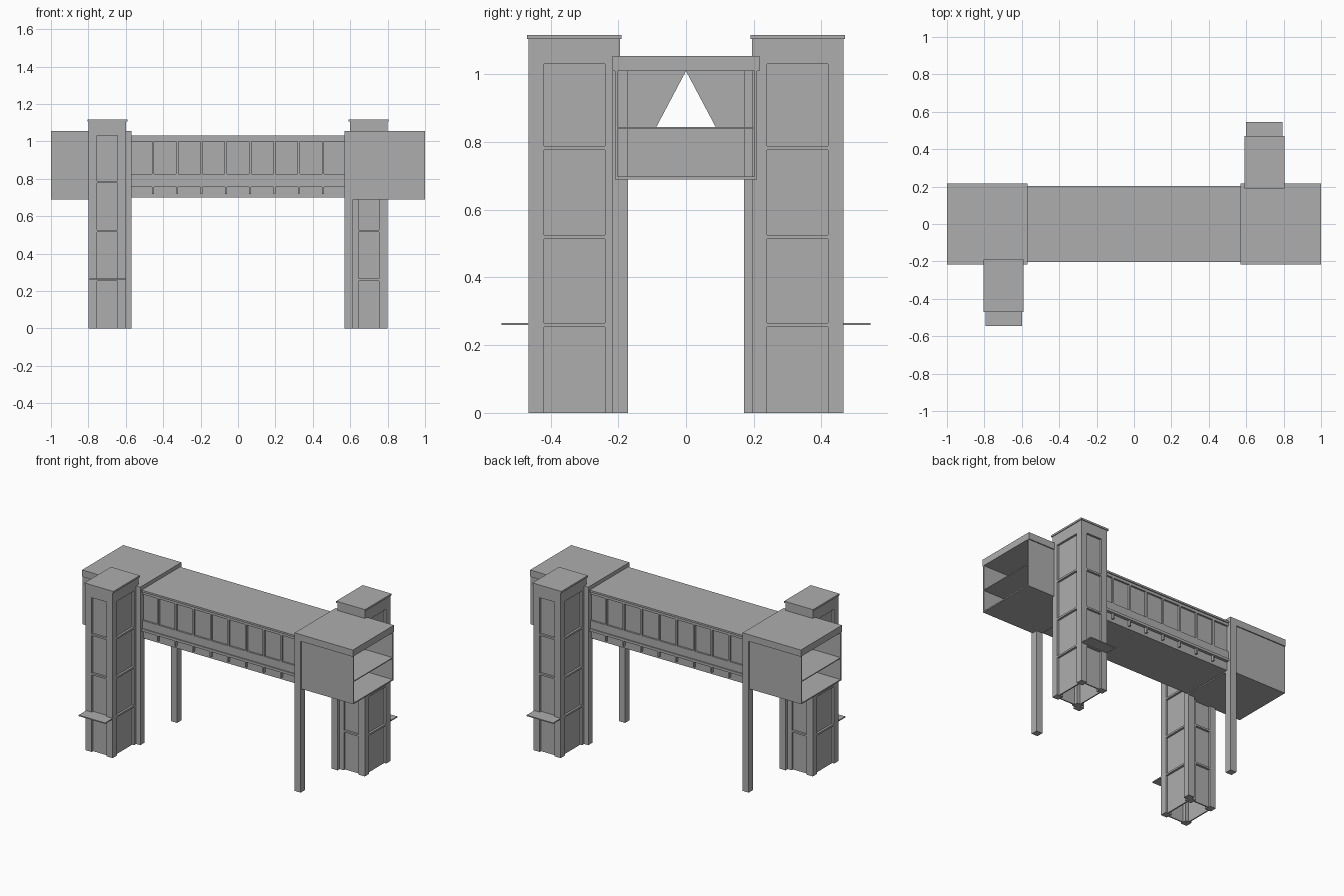
import bpy, bmesh
from mathutils import Matrix, Vector

cube = bpy.data.objects.get("Cube")
if cube:
    bpy.data.objects.remove(cube, do_unlink=True)

grey = bpy.data.materials.new("concrete_grey")
grey.use_nodes = True
tone = (0.42, 0.42, 0.42, 1)
grey.diffuse_color = tone
bsdf = grey.node_tree.nodes["Principled BSDF"]
bsdf.inputs["Base Color"].default_value = tone
bsdf.inputs["Roughness"].default_value = 0.9


def add_box(bm, x, y, z):
    """Box from (low, high) ranges along each axis."""
    size = Vector((x[1] - x[0], y[1] - y[0], z[1] - z[0]))
    mid = Vector((sum(x) / 2, sum(y) / 2, sum(z) / 2))
    m = Matrix.Translation(mid) @ Matrix.Diagonal(size).to_4x4()
    bmesh.ops.create_cube(bm, size=1, matrix=m)


def add_prism(bm, profile, x0, x1):
    """Extrude a (y, z) outline along x."""
    face = bm.faces.new([bm.verts.new((x0, y, z)) for y, z in profile])
    new = bmesh.ops.extrude_face_region(bm, geom=[face])["geom"]
    verts = [v for v in new if isinstance(v, bmesh.types.BMVert)]
    bmesh.ops.translate(bm, verts=verts, vec=(x1 - x0, 0, 0))


def finish(bm, name):
    bmesh.ops.recalc_face_normals(bm, faces=bm.faces)
    mesh = bpy.data.meshes.new(name)
    bm.to_mesh(mesh)
    mesh.materials.append(grey)
    obj = bpy.data.objects.new(name, mesh)
    bpy.context.collection.objects.link(obj)
    return obj


def part(name, boxes, both_ends=False):
    """One object from boxes, optionally repeated by a half turn about z."""
    turns = ((1, "right_"), (-1, "left_")) if both_ends else ((1, ""),)
    for s, prefix in turns:
        bm = bmesh.new()
        for x, y, z in boxes:
            add_box(bm, sorted((s * x[0], s * x[1])), sorted((s * y[0], s * y[1])), z)
        finish(bm, prefix + name)


# Lift towers: corner posts, recessed panels, cross bars, head beam, cap
TX, TY = (-0.80, -0.60), (-0.465, -0.195)
POST, INSET, HEAD = 0.045, 0.014, 1.03
x_posts = [(TX[0], TX[0] + POST), (TX[1] - POST, TX[1])]
y_posts = [(TY[0], TY[0] + POST), (TY[1] - POST, TY[1])]
part("tower_posts", [(x, y, (0, HEAD)) for x in x_posts for y in y_posts], True)

x_skins = [(TX[0] + INSET, TX[0] + 0.022), (TX[1] - 0.022, TX[1] - INSET)]
y_skins = [(TY[0] + INSET, TY[0] + 0.022), (TY[1] - 0.022, TY[1] - INSET)]
y_span, x_span = (TY[0] + POST, TY[1] - POST), (TX[0] + POST, TX[1] - POST)
part("tower_panels", [(x, y_span, (0, HEAD)) for x in x_skins]
     + [(x_span, y, (0, HEAD)) for y in y_skins], True)

bars = []
for z in (0.26, 0.52, 0.782):
    level = (z - 0.006, z + 0.006)
    for x in ((TX[0], x_skins[0][0]), (x_skins[1][1], TX[1])):
        bars.append((x, y_span, level))
    for y in ((TY[0], y_skins[0][0]), (y_skins[1][1], TY[1])):
        bars.append((x_span, y, level))
part("tower_cross_bars", bars, True)
part("tower_head", [(TX, TY, (HEAD, 1.105))], True)
part("tower_cap", [((-0.805, -0.592), (-0.47, -0.19), (1.105, 1.117))], True)
part("entrance_canopy", [((-0.795, -0.60), (-0.545, -0.465), (0.259, 0.266))], True)

# Support columns
part("columns", [((0.57, 0.615), y, (0, 1.025))
                 for y in ((-0.217, -0.172), (0.172, 0.217))], True)

# End halls: open at the outer end, with two levels
part("hall_roof", [((0.57, 1.0), (-0.217, 0.217), (1.01, 1.055))], True)
part("hall_floors", [((0.57, 1.0), (-0.21, 0.21), (0.69, 0.698)),
                     ((0.57, 1.0), (-0.205, 0.205), (0.838, 0.844))], True)
part("hall_side_walls", [((0.57, 1.0), y, (0.69, 1.01))
                         for y in ((-0.21, -0.203), (0.203, 0.21))], True)
part("hall_lower_wall", [((0.575, 0.583), (-0.203, 0.203), (0.69, 0.84))], True)

# Inner hall walls with a triangular opening
for x, prefix in ((0.575, "right_"), (-0.583, "left_")):
    bm = bmesh.new()
    for s in (1, -1):
        outline = [(s * 0.09, 0.84), (s * 0.2, 0.84), (s * 0.2, 1.01), (0, 1.01)]
        add_prism(bm, outline, x, x + 0.008)
    finish(bm, prefix + "hall_gable_wall")

# Bridge span
SPAN = (-0.57, 0.57)
part("bridge_roof", [(SPAN, (-0.203, 0.203), (1.018, 1.03))])
part("bridge_deck", [(SPAN, (-0.183, 0.183), (0.70, 0.76))])
part("bridge_ledges", [(SPAN, (-0.203, -0.17), (0.755, 0.772)),
                       (SPAN, (0.17, 0.203), (0.755, 0.772))])

mullions = [-0.455 + 0.13 * i for i in range(8)]
for s, side in ((-1, "front"), (1, "back")):
    def depth(a, b):
        return tuple(sorted((s * a, s * b)))
    part(side + "_window_panes", [(SPAN, depth(0.178, 0.184), (0.77, 1.02))])
    frame = [(SPAN, depth(0.182, 0.196), (0.77, 0.825)),
             (SPAN, depth(0.182, 0.196), (1.0, 1.02))]
    frame += [((x - 0.006, x + 0.006), depth(0.182, 0.196), (0.825, 1.0)) for x in mullions]
    part(side + "_window_frame", frame)
    part(side + "_brackets", [((x - 0.005, x + 0.005), depth(0.18, 0.2), (0.718, 0.757))
                              for x in mullions])
